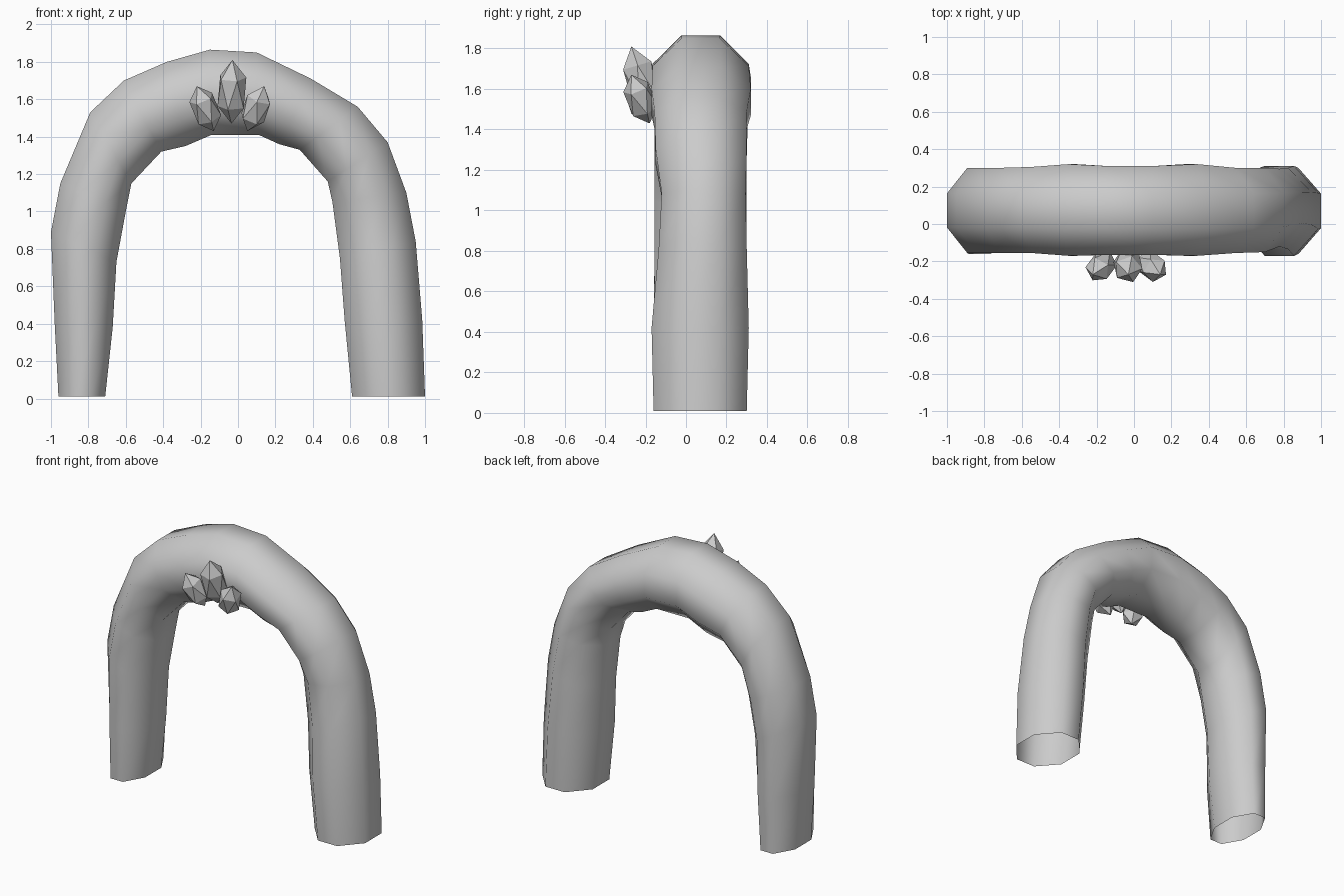
import bpy, bmesh, math
from mathutils import Vector, Matrix

if "Cube" in bpy.data.objects:
    bpy.data.objects.remove(bpy.data.objects["Cube"])

# Arch stations, left foot to right foot: outer x, z, inner x, z, front y, back y
STATIONS = [
    (-0.96, 0.01, -0.71, 0.01, -0.15, 0.30),
    (-0.98, 0.40, -0.67, 0.38, -0.16, 0.30),
    (-1.00, 0.89, -0.65, 0.73, -0.155, 0.30),
    (-0.95, 1.15, -0.60, 1.00, -0.155, 0.30),
    (-0.79, 1.53, -0.57, 1.15, -0.155, 0.30),
    (-0.61, 1.70, -0.41, 1.32, -0.155, 0.305),
    (-0.38, 1.80, -0.28, 1.35, -0.17, 0.32),
    (-0.15, 1.865, -0.14, 1.41, -0.165, 0.31),
    (0.10, 1.85, 0.11, 1.41, -0.165, 0.31),
    (0.39, 1.71, 0.22, 1.36, -0.17, 0.32),
    (0.64, 1.56, 0.33, 1.33, -0.155, 0.30),
    (0.80, 1.37, 0.48, 1.16, -0.15, 0.30),
    (0.90, 1.10, 0.505, 1.05, -0.12, 0.295),
    (0.95, 0.84, 0.545, 0.75, -0.135, 0.30),
    (0.985, 0.42, 0.57, 0.42, -0.17, 0.31),
    (1.00, 0.01, 0.61, 0.01, -0.16, 0.30),
]
# Octagonal section: fraction from outer to inner, fraction from front to back
SECTION = [(0, 0.3), (0.31, 0), (0.69, 0), (1, 0.3),
           (1, 0.7), (0.69, 1), (0.31, 1), (0, 0.7)]


def build_arch():
    bm = bmesh.new()
    rings = []
    for ox, oz, ix, iz, front, back in STATIONS:
        rings.append([bm.verts.new((ox + (ix - ox) * u,
                                    front + (back - front) * v,
                                    oz + (iz - oz) * u)) for u, v in SECTION])
    n = len(SECTION)
    for a, b in zip(rings, rings[1:]):
        for i in range(n):
            j = (i + 1) % n
            bm.faces.new((a[i], a[j], b[j], b[i]))
    bmesh.ops.recalc_face_normals(bm, faces=bm.faces)
    mesh = bpy.data.meshes.new("arch")
    bm.to_mesh(mesh)
    bm.free()
    obj = bpy.data.objects.new("arch", mesh)
    bpy.context.collection.objects.link(obj)
    mesh.shade_smooth()


def build_crystal(name, bottom, top, radius):
    """Faceted stretched icosahedron between two tips."""
    bottom, top = Vector(bottom), Vector(top)
    axis = top - bottom
    bm = bmesh.new()
    bmesh.ops.create_icosphere(bm, subdivisions=1, radius=1)
    turn = axis.to_track_quat('Z', 'Y').to_matrix().to_4x4()
    bm.transform(Matrix.Translation((bottom + top) / 2) @ turn
                 @ Matrix.Diagonal((radius, radius, axis.length / 2, 1)))
    mesh = bpy.data.meshes.new(name)
    bm.to_mesh(mesh)
    bm.free()
    bpy.context.collection.objects.link(bpy.data.objects.new(name, mesh))


build_arch()

# Crystal cluster on the front of the crown
build_crystal("centre_crystal", (-0.035, -0.17, 1.47), (-0.03, -0.27, 1.81), 0.085)
build_crystal("left_crystal", (-0.13, -0.18, 1.43), (-0.22, -0.27, 1.67), 0.077)
build_crystal("right_crystal", (0.05, -0.18, 1.43), (0.14, -0.27, 1.67), 0.077)
